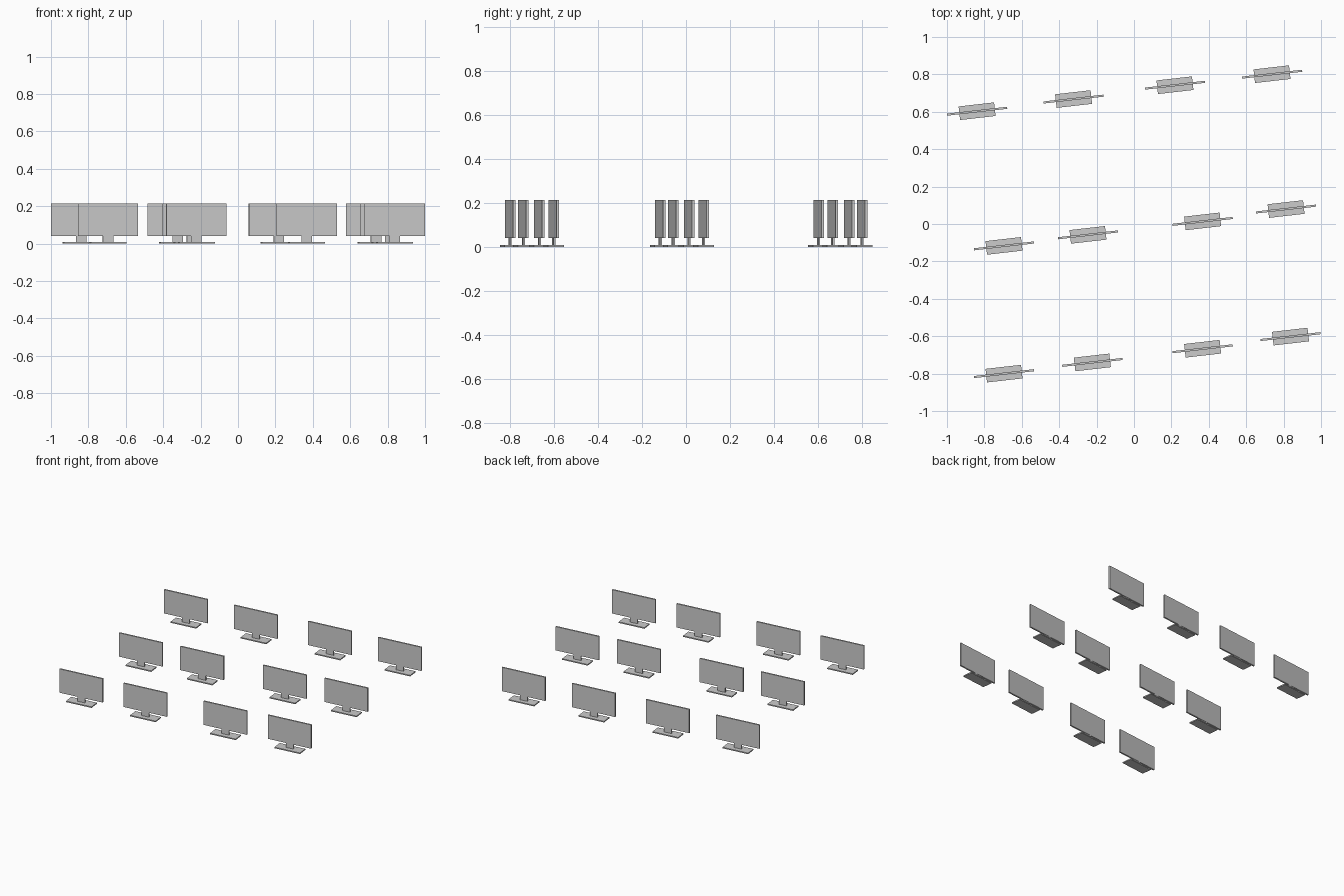
import bpy
import bmesh
from math import radians
from mathutils import Matrix, Vector

if "Cube" in bpy.data.objects:
    bpy.data.objects.remove(bpy.data.objects["Cube"])

ANGLE = radians(6.5)


def box_mesh(name, w, d, z0, z1):
    """Flat-faced box standing between z0 and z1."""
    bm = bmesh.new()
    bmesh.ops.create_cube(bm, size=1.0)
    bmesh.ops.scale(bm, vec=Vector((w, d, z1 - z0)), verts=bm.verts)
    bmesh.ops.translate(bm, vec=Vector((0, 0, (z0 + z1) / 2)), verts=bm.verts)
    mesh = bpy.data.meshes.new(name)
    bm.to_mesh(mesh)
    bm.free()
    return mesh


# Parts shared by every monitor
parts = [
    box_mesh("screen", 0.324, 0.011, 0.041, 0.213),
    box_mesh("neck", 0.056, 0.008, 0.006, 0.045),
    box_mesh("base", 0.191, 0.073, 0.0, 0.008),
]

# Monitor centres, row by row from the front
rows = [
    [(-0.695, -0.800), (-0.223, -0.740), (0.367, -0.667), (0.837, -0.602)],
    [(-0.695, -0.117), (-0.246, -0.058), (0.367, 0.014), (0.813, 0.080)],
    [(-0.839, 0.603), (-0.323, 0.668), (0.219, 0.742), (0.738, 0.801)],
]

for r, row in enumerate(rows, 1):
    for c, (x, y) in enumerate(row, 1):
        place = Matrix.Translation((x, y, 0)) @ Matrix.Rotation(ANGLE, 4, 'Z')
        for mesh in parts:
            ob = bpy.data.objects.new(f"{mesh.name}_row{r}_{c}", mesh)
            ob.matrix_world = place
            bpy.context.collection.objects.link(ob)
